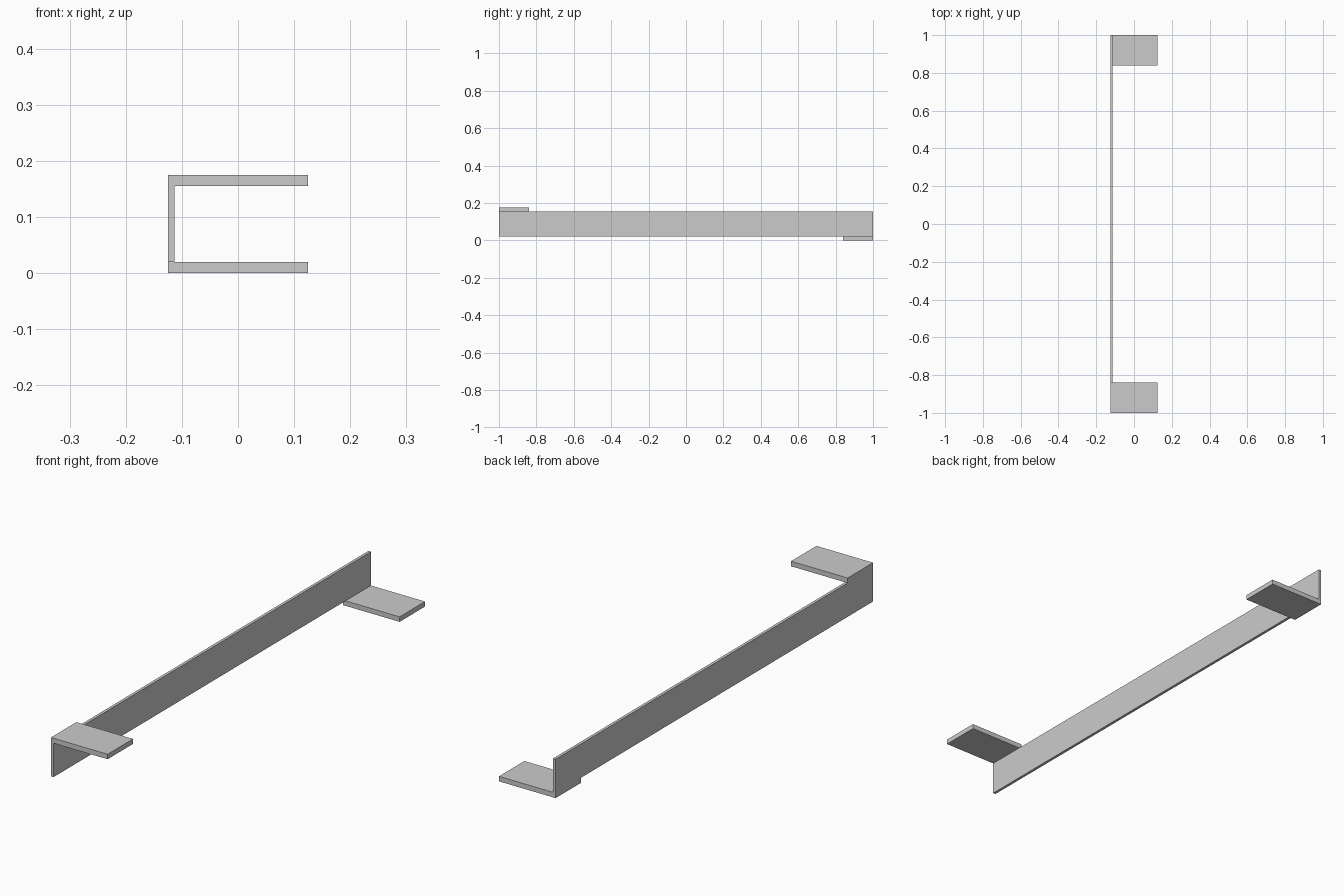
import bpy, bmesh
from mathutils import Vector

if "Cube" in bpy.data.objects:
    bpy.data.objects.remove(bpy.data.objects["Cube"])


def box(name, lo, hi):
    """Flat-faced box spanning two opposite corners."""
    lo, hi = Vector(lo), Vector(hi)
    bm = bmesh.new()
    bmesh.ops.create_cube(bm, size=1)
    for v in bm.verts:
        v.co = Vector(c * s for c, s in zip(v.co, hi - lo)) + (lo + hi) / 2
    mesh = bpy.data.meshes.new(name)
    bm.to_mesh(mesh)
    bm.free()
    obj = bpy.data.objects.new(name, mesh)
    bpy.context.collection.objects.link(obj)
    return obj


W = 0.125         # half width of the flanges
H = 0.175         # overall height
T = 0.02          # flange thickness
WEB = 0.0115      # upright bar thickness
TAB = 0.16        # flange length along y

# Long upright bar
box("upright_bar", (-W, -1, T), (-W + WEB, 1, H - T))
# Upper flange at the front end, lower flange at the back end
box("upper_front_flange", (-W, -1, H - T), (W, -1 + TAB, H))
box("lower_back_flange", (-W, 1 - TAB, 0), (W, 1, T))
